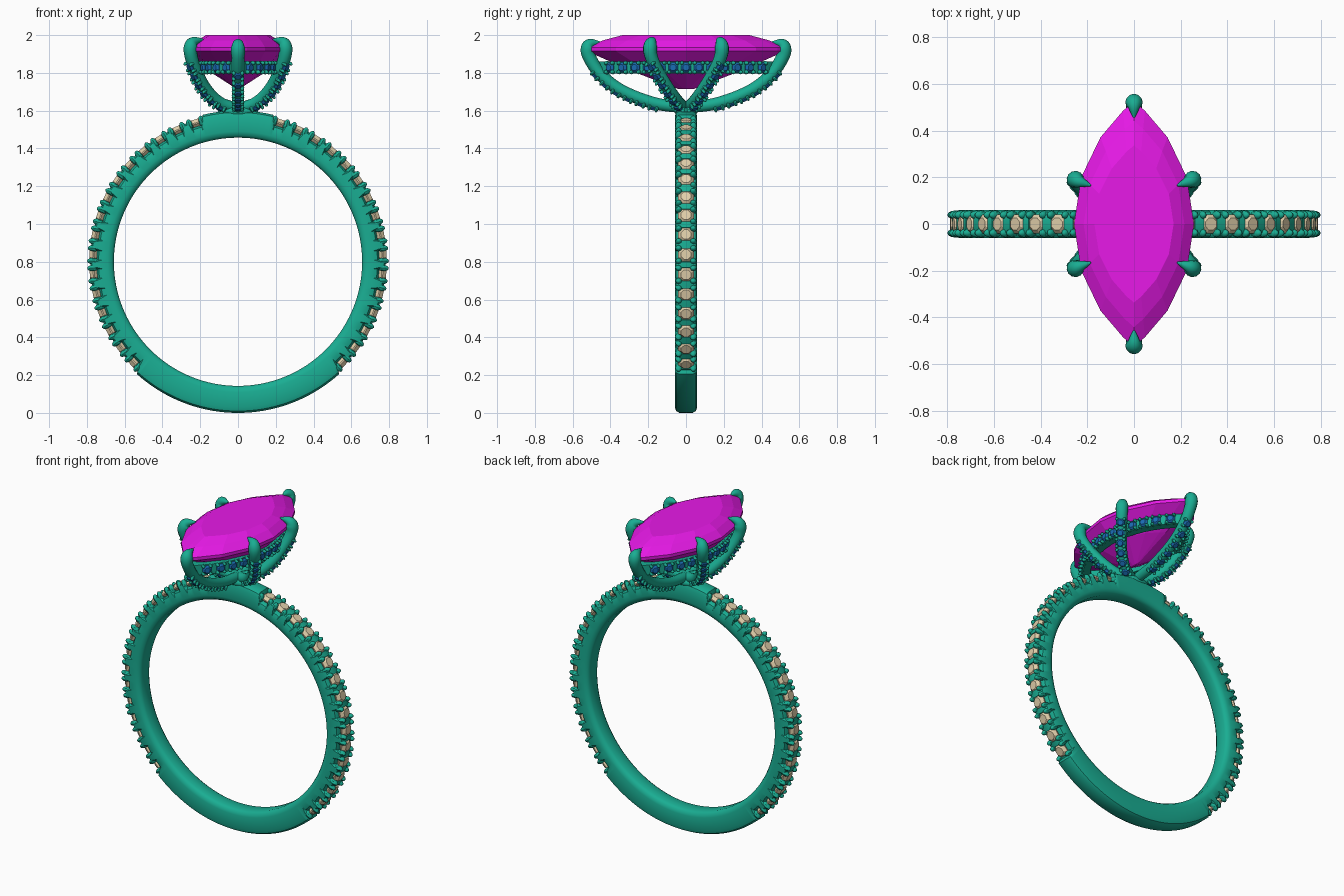
import bpy, bmesh
from math import sin, cos, pi, radians, sqrt, degrees
from mathutils import Vector, Matrix

if "Cube" in bpy.data.objects:
    bpy.data.objects.remove(bpy.data.objects["Cube"])


def material(name, rgb):
    m = bpy.data.materials.new(name)
    m.diffuse_color = (*rgb, 1)
    m.use_nodes = True
    m.node_tree.nodes["Principled BSDF"].inputs["Base Color"].default_value = m.diffuse_color
    return m


METAL = material("teal_metal", (0.01, 0.42, 0.29))
MAGENTA = material("magenta_gem", (0.8, 0.01, 0.8))
BLUE = material("blue_gem", (0.01, 0.15, 0.45))
CREAM = material("cream_gem", (0.75, 0.62, 0.4))


def loft(bm, rings, closed=False):
    """Skin a list of point rings; cap the ends unless closed."""
    vs = [[bm.verts.new(p) for p in r] for r in rings]
    n = len(vs[0])
    for i in range(len(vs) if closed else len(vs) - 1):
        a, b = vs[i], vs[(i + 1) % len(vs)]
        for j in range(n):
            k = (j + 1) % n
            bm.faces.new((a[j], a[k], b[k], b[j]))
    if not closed:
        bm.faces.new(vs[0])
        bm.faces.new(vs[-1])


def finish(bm, name, mat, smooth=True):
    bmesh.ops.recalc_face_normals(bm, faces=bm.faces[:])
    me = bpy.data.meshes.new(name)
    bm.to_mesh(me)
    bm.free()
    ob = bpy.data.objects.new(name, me)
    bpy.context.collection.objects.link(ob)
    me.materials.append(mat)
    if smooth:
        bpy.ops.object.select_all(action='DESELECT')
        ob.select_set(True)
        bpy.context.view_layer.objects.active = ob
        bpy.ops.object.shade_smooth_by_angle(angle=radians(40))
    return ob


def pave(gems, beads, p, n, t, r):
    """One small octagonal stone held by four beads."""
    n, t = n.normalized(), t.normalized()
    b = n.cross(t)
    m = Matrix((t, b, n)).transposed().to_4x4()
    m.translation = p
    rings = []
    for s, z in ((0.5, -0.6), (1, -0.1), (1, 0.05), (0.62, 0.45)):
        rings.append([m @ Vector((s * r * cos((i + .5) * pi / 4), s * r * sin((i + .5) * pi / 4), z * r))
                      for i in range(8)])
    loft(gems, rings)
    for sx in (-1, 1):
        for sy in (-1, 1):
            mm = m @ Matrix.Translation((sx * .76 * r, sy * .86 * r, 0)) @ Matrix.Diagonal((.38, .42, .7, 1))
            bmesh.ops.create_uvsphere(beads, u_segments=8, v_segments=6, radius=r, matrix=mm)


# band: rounded section, scalloped under every stone
C, FIRST, STEP, COUNT = 0.8, 17, 7.8, 16


def outer_radius(deg):
    a = abs(deg)
    if not FIRST - 3.5 < a < FIRST + STEP * (COUNT - 1) + 3.9:
        return 0.8
    d = (a - FIRST + STEP / 2) % STEP - STEP / 2
    return 0.748 if abs(d) < 2.2 else 0.782


bm = bmesh.new()
rings = []
for i in range(480):
    deg = -180 + i * 0.75
    ro, th = outer_radius(deg), radians(deg)
    half = [(.035, .657), (.052, .668), (.059, .69), (.059, ro - .03), (.052, ro - .01), (.035, ro)]
    prof = half + [(-y, r) for y, r in reversed(half)]
    rings.append([(r * sin(th), y, C + r * cos(th)) for y, r in prof])
loft(bm, rings, closed=True)
finish(bm, "band", METAL)

# band stones and their beads
gems, beads = bmesh.new(), bmesh.new()
for side in (-1, 1):
    for k in range(COUNT):
        th = side * radians(FIRST + k * STEP)
        n = Vector((sin(th), 0, cos(th)))
        pave(gems, beads, Vector((0, 0, C)) + n * .767, n, Vector((cos(th), 0, -sin(th))), .045)
finish(gems, "band_stones", CREAM, False)
finish(beads, "band_beads", METAL)


# pointed oval outline used by the centre stone and the gallery rail
def arc_x(y, a, b):
    R = (a * a + b * b) / (2 * b)
    return sqrt(max(R * R - y * y, 0)) - (R - b)


def marquise(a, b, z, n):
    pts = []
    for i in range(n):
        y = -a * cos(pi * i / n)
        pts.append((arc_x(y, a, b), y, z))
    return pts + [(-x, -y, z) for x, y, z in pts]


# centre stone
bm = bmesh.new()
loft(bm, [marquise(.525 * s, .257 * q, z, 8) for s, q, z in
          ((.08, .03, 1.715), (.55, .6, 1.81), (1, 1, 1.915), (1, 1, 1.935), (.84, .84, 1.972), (.64, .66, 2.0))])
finish(bm, "centre_stone", MAGENTA, False)

# gallery rail: rectangular section following the outline
RA, RB = .46, .215
bm = bmesh.new()
sections = [marquise(RA + da, RB + db, z, 20) for da, db, z in
            ((0, 0, 1.797), (0, 0, 1.86), (-.07, -.05, 1.86), (-.07, -.05, 1.797))]
loft(bm, [list(r) for r in zip(*sections)], closed=True)
finish(bm, "gallery_rail", METAL)

gems, beads = bmesh.new(), bmesh.new()
for side in (-1, 1):
    for i in range(-6, 7):
        y = i * .067
        x = arc_x(y, RA, RB)
        cx = x + (RA * RA + RB * RB) / (2 * RB) - RB
        n = Vector((side * cx, y, 0)).normalized()
        pave(gems, beads, Vector((side * x, y, 1.828)) + n * .002, n, Vector((0, 0, 1)).cross(n), .028)


# prongs: swept tubes curling over the centre stone
def smooth_path(pts):
    P = [Vector(p) for p in pts]
    P = [P[0] * 2 - P[1]] + P + [P[-1] * 2 - P[-2]]
    out = []
    for i in range(1, len(P) - 2):
        a, b, c, d = P[i - 1:i + 3]
        for k in range(6):
            t = k / 6
            out.append(.5 * (2 * b + (c - a) * t + (2 * a - 5 * b + 4 * c - d) * t * t
                             + (3 * b - a - 3 * c + d) * t ** 3))
    return out + [P[-2]]


def prong(bm, pts, start, step):
    # each point is x, y, z, radius
    path = smooth_path([p[:3] for p in pts])
    radii = smooth_path([(p[3], 0, 0) for p in pts])
    flat = Vector((pts[-3][0], pts[-3][1], 0)).normalized()
    across = Vector((0, 0, 1)).cross(flat)
    rings, travelled, target = [], 0, start
    for i, p in enumerate(path):
        t = (path[min(i + 1, len(path) - 1)] - path[max(i - 1, 0)]).normalized()
        s = (across - t * across.dot(t)).normalized()
        o = s.cross(t)
        r = max(radii[i].x, .003)
        rings.append([p + (s * cos(a * pi / 6) + o * sin(a * pi / 6)) * r for a in range(12)])
        if i:
            seg = (p - path[i - 1]).length
            while target <= travelled + seg and p.z < 1.86:
                q = path[i - 1].lerp(p, (target - travelled) / seg)
                pave(gems, beads, q + o * .027, o, t, .026)
                target += step
            travelled += seg
    loft(bm, rings)


bm = bmesh.new()
for sy in (-1, 1):
    prong(bm, [(0, 0, 1.615, .03), (0, sy * .17, 1.64, .032), (0, sy * .34, 1.705, .033),
               (0, sy * .45, 1.79, .033), (0, sy * .51, 1.88, .035), (0, sy * .52, 1.93, .037),
               (0, sy * .503, 1.955, .027), (0, sy * .455, 1.963, .004)], .17, .068)
    for sx in (-1, 1):
        prong(bm, [(0, 0, 1.61, .03), (sx * .1, sy * .04, 1.645, .032), (sx * .175, sy * .095, 1.72, .033),
                   (sx * .225, sy * .155, 1.82, .033), (sx * .248, sy * .185, 1.89, .035),
                   (sx * .25, sy * .19, 1.937, .037), (sx * .235, sy * .182, 1.965, .027),
                   (sx * .185, sy * .165, 1.978, .004)], .1, .058)
finish(bm, "prongs", METAL)
finish(gems, "head_stones", BLUE, False)
finish(beads, "head_beads", METAL)

# saddle joining the head to the band
bm = bmesh.new()
bmesh.ops.create_uvsphere(bm, u_segments=24, v_segments=12, radius=1,
                          matrix=Matrix.Translation((0, 0, 1.595)) @ Matrix.Diagonal((.1, .06, .035, 1)))
finish(bm, "head_saddle", METAL)
